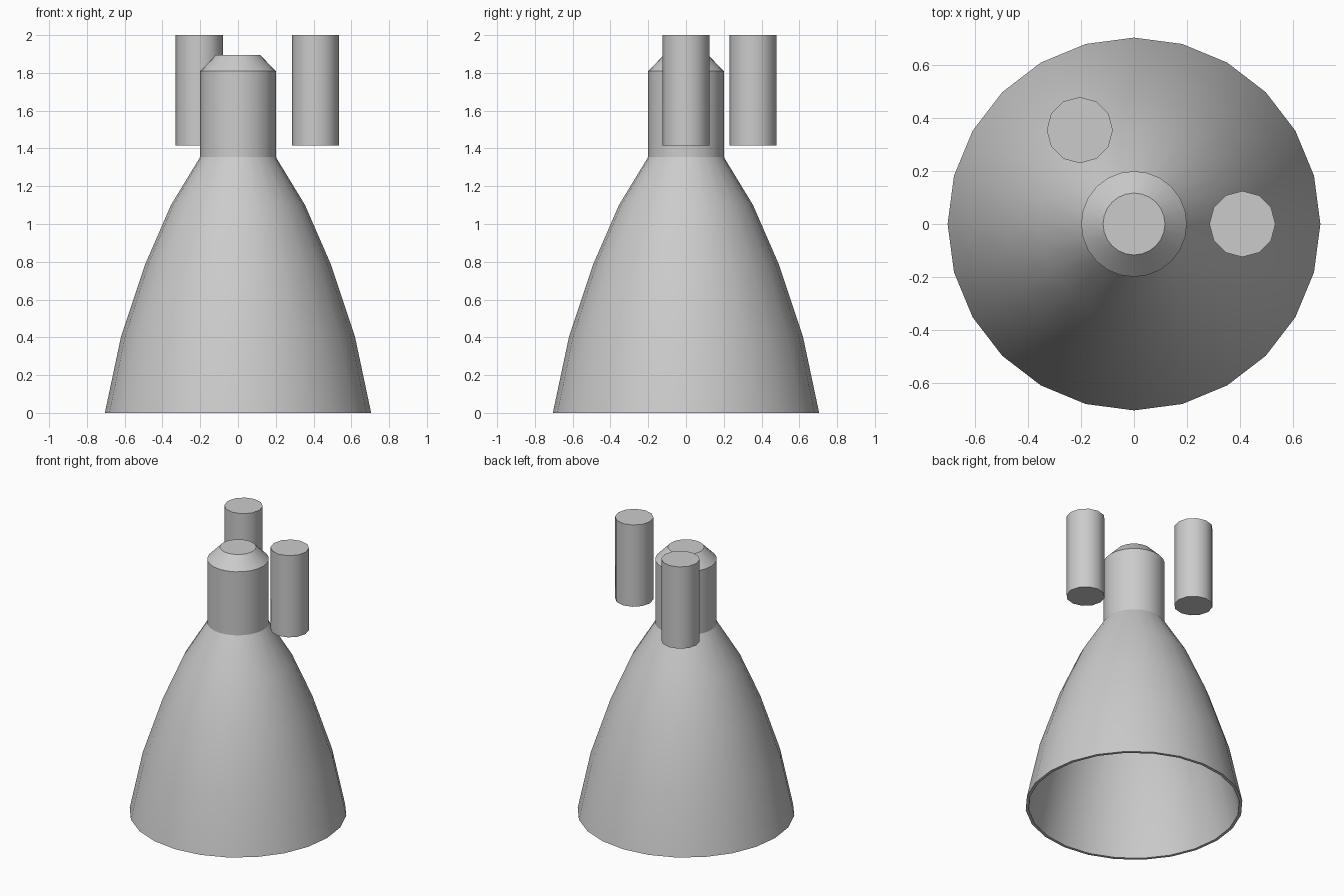
import bpy, bmesh, math
from mathutils import Vector

if "Cube" in bpy.data.objects:
    bpy.data.objects.remove(bpy.data.objects["Cube"])


def finish(name, bm, angle):
    """Turn a bmesh into an object with smooth shading and sharp edges."""
    bmesh.ops.recalc_face_normals(bm, faces=bm.faces[:])
    mesh = bpy.data.meshes.new(name)
    bm.to_mesh(mesh)
    bm.free()
    ob = bpy.data.objects.new(name, mesh)
    bpy.context.collection.objects.link(ob)
    bpy.ops.object.select_all(action='DESELECT')
    ob.select_set(True)
    bpy.context.view_layer.objects.active = ob
    bpy.ops.object.shade_smooth_by_angle(angle=math.radians(angle))
    return ob


def lathe(name, outer, inner, sides, angle=30):
    """Revolve an outer profile, optionally a hollow inner one, joined at the rim."""
    bm = bmesh.new()
    profile = inner[::-1] + outer
    rings = [[bm.verts.new((r * math.cos(2 * math.pi * i / sides),
                            r * math.sin(2 * math.pi * i / sides), z))
              for i in range(sides)] for r, z in profile]
    for a, b in zip(rings, rings[1:]):
        for i in range(sides):
            j = (i + 1) % sides
            bm.faces.new((a[i], a[j], b[j], b[i]))
    bm.faces.new(rings[0])
    bm.faces.new(rings[-1])
    return finish(name, bm, angle)


# Nozzle bell running up into the combustion chamber, hollow inside
outer = [(0.705, 0), (0.62, 0.4), (0.49, 0.79), (0.355, 1.1),
         (0.20, 1.355), (0.20, 1.81), (0.117, 1.895)]
inner = [(0.685, 0), (0.60, 0.4), (0.47, 0.785), (0.336, 1.09),
         (0.18, 1.35), (0.18, 1.80), (0.109, 1.875)]
lathe("nozzle_and_chamber", outer, inner, 24)

# Two turbopump cylinders beside the chamber, a third of a turn apart
for k in range(2):
    a = math.radians(120 * k)
    pump = lathe(f"turbopump_{k + 1}", [(0.125, 1.415), (0.125, 2.0)], [], 12, 40)
    pump.location = Vector((0.41 * math.cos(a), 0.41 * math.sin(a), 0))
